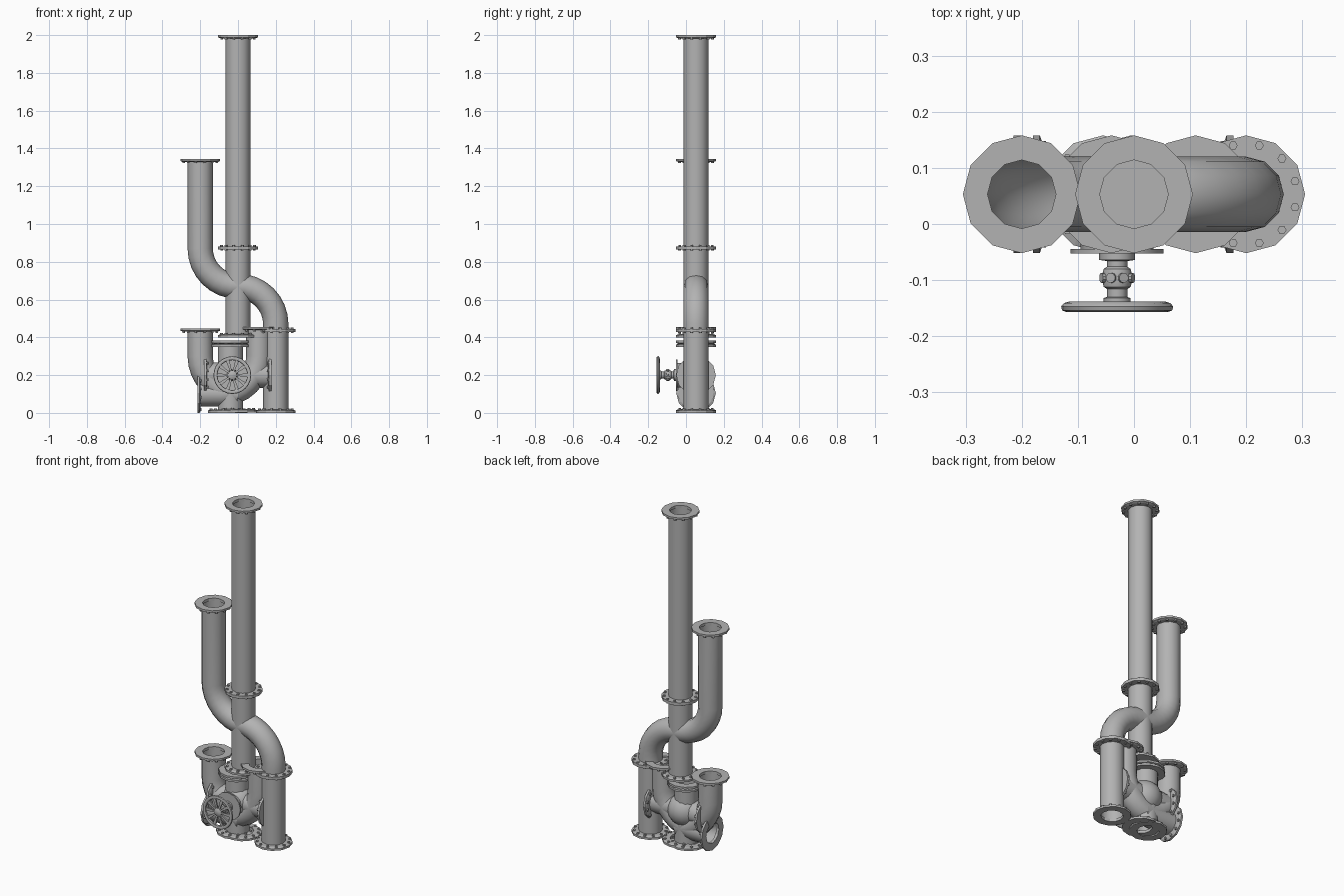
import bpy, bmesh, math
from mathutils import Vector, Matrix

if "Cube" in bpy.data.objects:
    bpy.data.objects.remove(bpy.data.objects["Cube"])

Y = 0.053      # depth of the pipe plane
R = 0.067      # pipe radius
FR = 0.105     # flange radius
SIDES = 12

grey = bpy.data.materials.new("cast iron grey")
grey.diffuse_color = (0.45, 0.45, 0.45, 1)
grey.use_nodes = True
grey.node_tree.nodes["Principled BSDF"].inputs["Base Color"].default_value = grey.diffuse_color


def finish(bm, name, smooth=None):
    me = bpy.data.meshes.new(name)
    bmesh.ops.recalc_face_normals(bm, faces=bm.faces)
    bm.to_mesh(me)
    bm.free()
    ob = bpy.data.objects.new(name, me)
    bpy.context.collection.objects.link(ob)
    me.materials.append(grey)
    if smooth:
        bpy.ops.object.select_all(action='DESELECT')
        ob.select_set(True)
        bpy.context.view_layer.objects.active = ob
        bpy.ops.object.shade_smooth_by_angle(angle=math.radians(smooth))
    return ob


def axis_matrix(pos, axis):
    q = Vector((0, 0, 1)).rotation_difference(Vector(axis))
    return Matrix.Translation(pos) @ q.to_matrix().to_4x4()


def lathe(bm, profile, mat, sides=SIDES, closed=False):
    """Spin (radius, height) points round the local z axis."""
    rings = []
    for r, h in profile:
        rings.append([bm.verts.new(mat @ Vector((r * math.sin(2 * math.pi * i / sides),
                      r * math.cos(2 * math.pi * i / sides), h))) for i in range(sides)])
    pairs = list(zip(rings, rings[1:]))
    if closed:
        pairs.append((rings[-1], rings[0]))
    for a, b in pairs:
        for i in range(sides):
            j = (i + 1) % sides
            bm.faces.new((a[i], a[j], b[j], b[i]))
    return rings


def pipe(name, path, cap_end=False):
    """Sweep a round section along a path in the x-z plane."""
    pts = [Vector((x, Y, z)) for x, z in path]
    bm = bmesh.new()
    rings = []
    for k, p in enumerate(pts):
        t = (pts[min(k + 1, len(pts) - 1)] - pts[max(k - 1, 0)]).normalized()
        side, n = Vector((0, 1, 0)), t.cross(Vector((0, 1, 0)))
        rings.append([bm.verts.new(p + R * (math.cos(a) * side + math.sin(a) * n))
                      for a in (2 * math.pi * i / SIDES for i in range(SIDES))])
    for a, b in zip(rings, rings[1:]):
        for i in range(SIDES):
            j = (i + 1) % SIDES
            bm.faces.new((a[i], a[j], b[j], b[i]))
    if cap_end:
        bm.faces.new(rings[-1])
    return finish(bm, name, 40)


def arc(cx, cz, a0, a1, r=0.2, n=8):
    return [(cx + r * math.cos(math.radians(a0 + (a1 - a0) * i / n)),
             cz + r * math.sin(math.radians(a0 + (a1 - a0) * i / n))) for i in range(n + 1)]


def flange(name, pos, axis):
    """Ring plate with its outer face at pos, facing along axis, bolts behind."""
    bm = bmesh.new()
    m = axis_matrix(pos, axis)
    lathe(bm, [(0.061, 0), (FR, 0), (FR, -0.012), (0.092, -0.017), (0.061, -0.017)], m, closed=True)
    for i in range(SIDES):
        a = 2 * math.pi * (i + 0.5) / SIDES
        bmesh.ops.create_cone(bm, cap_ends=True, segments=6, radius1=0.008, radius2=0.008, depth=0.012,
                              matrix=m @ Matrix.Translation((0.09 * math.sin(a), 0.09 * math.cos(a), -0.017)))
    return finish(bm, name)


# Pipes
pipe("tall_pipe", [(0, 2.0), (0, 0.87)], True)
pipe("middle_pipe", [(0, 0.87), (0, 0.40)], True)
pipe("upper_left_elbow", [(-0.2, 1.34)] + arc(0, 0.87, 180, 270))
pipe("upper_right_elbow", [(0.2, 0.44)] + arc(0, 0.47, 0, 90))
pipe("right_standpipe", [(0.2, 0.44), (0.2, 0.005)])
pipe("lower_left_elbow", [(-0.2, 0.44)] + arc(0, 0.30, 180, 270))
pipe("lower_right_elbow", [(0.11, 0.45)] + arc(-0.09, 0.30, 0, -90) + [(-0.205, 0.1)])
pipe("valve_riser", [(-0.04, 0.38), (-0.04, 0.005)])
pipe("valve_cross_pipe", [(-0.175, 0.2), (0.17, 0.2)])

# Flanges: up-facing, down-facing and sideways
UP, DOWN, LEFT, RIGHT = (0, 0, 1), (0, 0, -1), (-1, 0, 0), (1, 0, 0)
for name, x, z, axis in [
        ("tall_top", 0, 2.0, UP), ("tall_bottom", 0, 0.865, DOWN), ("middle_top", 0, 0.882, UP),
        ("middle_bottom", 0, 0.40, DOWN), ("upper_left", -0.2, 1.345, UP),
        ("upper_right", 0.2, 0.428, DOWN), ("standpipe_top", 0.2, 0.445, UP),
        ("standpipe_base", 0.2, 0.0, DOWN), ("lower_left", -0.2, 0.447, UP),
        ("lower_right", 0.11, 0.455, UP), ("riser_top", -0.04, 0.382, UP),
        ("riser_collar", -0.04, 0.35, DOWN),
        ("riser_base", -0.055, 0.0, DOWN), ("second_base", -0.005, 0.003, DOWN),
        ("outlet", -0.215, 0.105, LEFT), ("cross_left", -0.18, 0.2, LEFT),
        ("cross_right", 0.177, 0.2, RIGHT)]:
    flange(name + "_flange", (x, Y, z), axis)

# Valve body
bm = bmesh.new()
bmesh.ops.create_uvsphere(bm, u_segments=16, v_segments=10, radius=0.096,
                          matrix=Matrix.Translation((-0.03, Y, 0.2)))
finish(bm, "valve_body", 40)

# Bonnet and stem, turned around the front axis
wheel = axis_matrix((-0.03, 0, 0.2), (0, -1, 0))
bm = bmesh.new()
rings = lathe(bm, [(0.065, -0.04), (0.065, 0.045), (0.083, 0.045), (0.083, 0.053), (0.032, 0.053),
                   (0.032, 0.064), (0.018, 0.066), (0.018, 0.076), (0.024, 0.08), (0.028, 0.096),
                   (0.024, 0.112), (0.018, 0.116), (0.018, 0.13), (0.024, 0.132), (0.024, 0.15),
                   (0.012, 0.156)], wheel)
bm.faces.new(rings[-1])
finish(bm, "valve_stem", 31)

# Round bosses on the stem nut
bm = bmesh.new()
for i in range(8):
    a = 2 * math.pi * (i + 0.5) / 8
    d = Vector((math.cos(a), 0, math.sin(a)))
    bmesh.ops.create_cone(bm, cap_ends=True, segments=10, radius1=0.009, radius2=0.009, depth=0.006,
                          matrix=axis_matrix(Vector((-0.03, -0.096, 0.2)) + d * 0.028, d))
finish(bm, "stem_nut_bosses")

# Handwheel rim and spokes
bm = bmesh.new()
lathe(bm, [(0.079, 0.143), (0.085, 0.138), (0.095, 0.141), (0.1, 0.147), (0.098, 0.154),
           (0.09, 0.157), (0.081, 0.153)], wheel, 24, True)
finish(bm, "handwheel_rim", 50)
bm = bmesh.new()
for i in range(10):
    turn = wheel @ Matrix.Rotation(2 * math.pi * i / 10, 4, 'Z')
    # each spoke widens toward the rim
    ends = [[bm.verts.new(turn @ Vector((x, s * w, h))) for s, h in
             ((-1, 0.141), (1, 0.141), (1, 0.15), (-1, 0.15))] for x, w in ((0.018, 0.004), (0.084, 0.010))]
    for k in range(4):
        j = (k + 1) % 4
        bm.faces.new((ends[0][k], ends[0][j], ends[1][j], ends[1][k]))
    bm.faces.new(ends[0])
    bm.faces.new(ends[1])
finish(bm, "handwheel_spokes")
